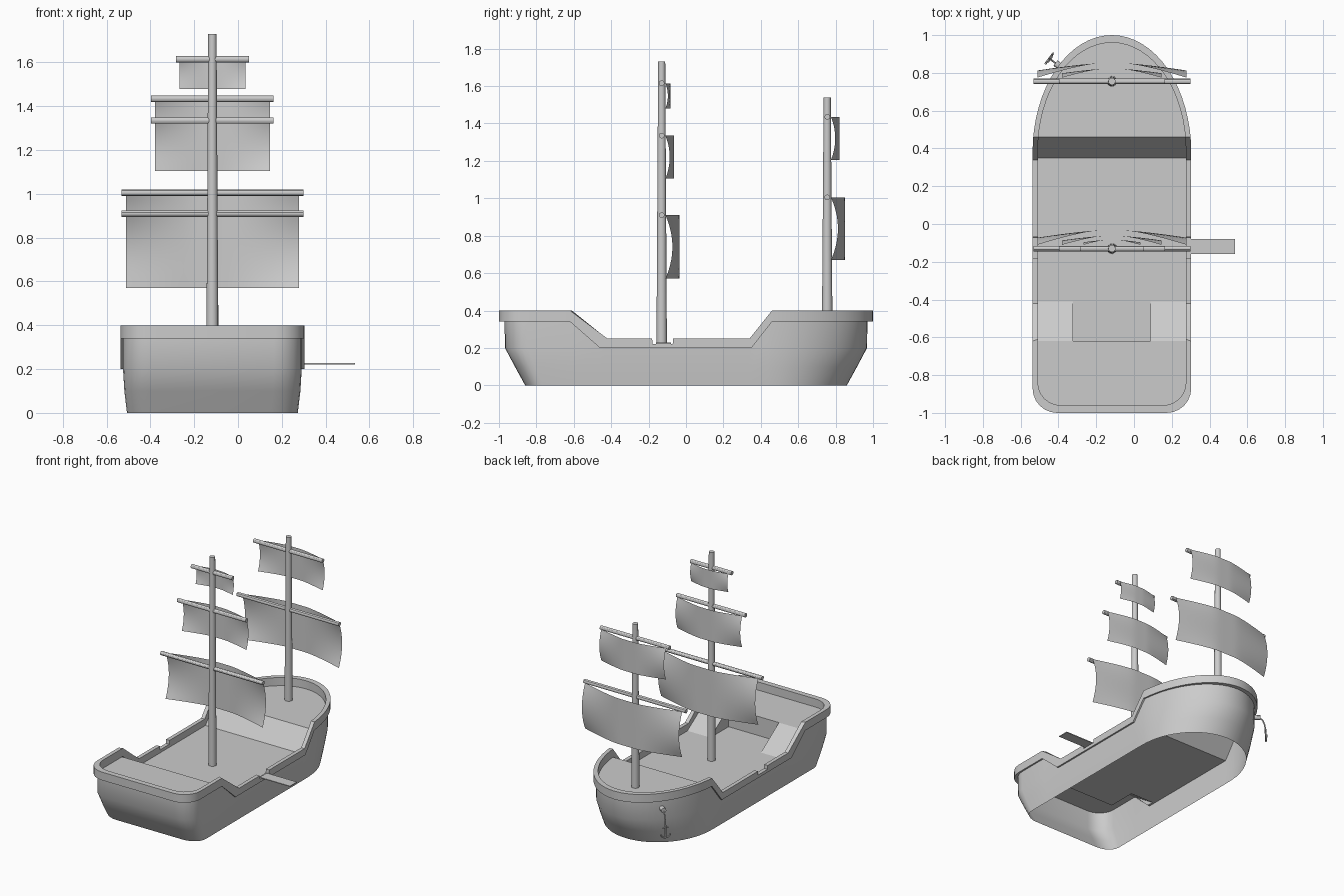
import bpy, bmesh
from math import sin, cos, pi
from mathutils import Vector

if "Cube" in bpy.data.objects:
    bpy.data.objects.remove(bpy.data.objects["Cube"])

CX = -0.117  # the gangplank shifts the hull off centre


def add(name, verts, faces, smooth=30, merge=True):
    me = bpy.data.meshes.new(name)
    me.from_pydata([tuple(v) for v in verts], [], faces)
    bm = bmesh.new()
    bm.from_mesh(me)
    if merge:
        bmesh.ops.remove_doubles(bm, verts=bm.verts, dist=1e-5)
        bmesh.ops.recalc_face_normals(bm, faces=bm.faces)
    bm.to_mesh(me)
    bm.free()
    ob = bpy.data.objects.new(name, me)
    bpy.context.collection.objects.link(ob)
    bpy.ops.object.select_all(action='DESELECT')
    ob.select_set(True)
    bpy.context.view_layer.objects.active = ob
    bpy.ops.object.shade_smooth_by_angle(angle=smooth * pi / 180)
    return ob


def rod(name, a, b, r1, r2, n=12):
    a, b = Vector(a), Vector(b)
    d = (b - a).normalized()
    u = d.orthogonal().normalized()
    w = d.cross(u)
    vs = [p + r * (cos(2 * pi * i / n) * u + sin(2 * pi * i / n) * w)
          for p, r in ((a, r1), (b, r2)) for i in range(n)]
    fs = [(i, (i + 1) % n, n + (i + 1) % n, n + i) for i in range(n)]
    fs += [tuple(range(n))[::-1], tuple(range(n, 2 * n))]
    return add(name, vs, fs)


def lerp(table, y):
    for (y0, z0), (y1, z1) in zip(table, table[1:]):
        if y <= y1:
            return z0 + (z1 - z0) * max(0, y - y0) / (y1 - y0)
    return table[-1][1]


LOW = [(-2, .34), (-.62, .34), (-.46, .2), (.35, .2), (.46, .34), (2, .34)]
TOP = [(-2, .4), (-.62, .4), (-.42, .25), (-.181, .25), (-.179, .222),
       (-.071, .222), (-.069, .25), (.34, .25), (.46, .4), (2, .4)]


# Half outline of the ship in plan, stern to bow: rounded transom, elliptic bow
def bow_x(y):
    return .42 * max(0, 1 - ((y - .38) / .62) ** 2) ** .5 if y > .38 else .42


half = [(0, -1)] + [(.29 + .13 * sin(a), -.87 - .13 * cos(a))
                    for a in [i * pi / 12 for i in range(7)]]
half += [(.42, y) for y in (-.62, -.46, -.42, -.41, -.181, -.179, -.071, -.069, .34, .35)]
bows = sorted([.38 + .62 * sin(i * pi / 32) for i in range(16)] + [.46])
half += [(bow_x(y), y) for y in bows] + [(0, 1)]
ring = half + [(-x, y) for x, y in half[-2:0:-1]]
N = len(ring)


def fit(x, y, hw, ey):
    """Shrink the plan outline to a half width and an end distance."""
    if abs(y) > .5:
        y = (.5 + (abs(y) - .5) * (ey - .5) / .5) * (1 if y > 0 else -1)
    return x * hw / .42, y


def loft(name, levels, closed):
    vs = []
    for hw, ey, zf in levels:
        for x, y in ring:
            px, py = fit(x, y, hw, ey)
            vs.append((CX + px, py, zf(y)))
    L = len(levels)
    fs = [(k * N + i, k * N + (i + 1) % N, (k + 1) % L * N + (i + 1) % N, (k + 1) % L * N + i)
          for k in range(L if closed else L - 1) for i in range(N)]
    return add(name, vs, fs)


def low(y):
    return lerp(LOW, y)


def top(y):
    return lerp(TOP, y)


# Open-bottomed hull and the overhanging rail following its sheer
loft("hull", [(.39, .86, lambda y: 0), (.402, .915, lambda y: .1),
              (.408, .968, lambda y: .2), (.408, .97, low)], False)
loft("rail", [(.42, 1, low), (.42, 1, top), (.392, .96, top), (.392, .96, low)], True)

# Decks: raised stern, main deck, slope and raised foredeck
stations = []
for x, y in half:
    px, py = fit(x, y, .407, .969)
    if y == -.62:
        stations += [(px, y, .34), (px, y, .34), (.205, y, .34), (.205, y, .2)]
    elif y == -.41:
        stations += [(.205, y, .2), (px, y, .2)]
    elif -.62 < y < -.41:
        continue
    else:
        stations.append((px, py, .34 if y < -.6 else low(y)))
vs = [(CX + s * x, y, z) for x, y, z in stations for s in (-1, 1)]
add("deck", vs, [(2 * i, 2 * i + 1, 2 * i + 3, 2 * i + 2) for i in range(len(stations) - 1)
                 if stations[i][1] != stations[i + 1][1]
                 or stations[i][2] != stations[i + 1][2]
                 or i == 0], 20)

# Ramps from the main deck to the stern deck
for s, side in ((-1, "left"), (1, "right")):
    a, b = CX + s * .205, CX + s * .407
    add(side + "_stern_ramp",
        [(a, -.62, .34), (b, -.62, .34), (b, -.41, .2), (a, -.41, .2), (a, -.62, .2)],
        [(0, 1, 2, 3) if s < 0 else (3, 2, 1, 0), (0, 3, 4)], merge=False)


# Sail bulging forward, flat in the middle, corners held back at the yard
def sail(name, y0, z0, z1, hw, depth):
    nu, nv = 24, 10
    vs, fs = [], []
    for j in range(nv + 1):
        v = 2 * j / nv - 1
        for i in range(nu + 1):
            u = 2 * i / nu - 1
            w = max(0, (abs(u) - .2) / .8) ** 1.3
            back = (depth - .02) * (1 - .5 * (1 - v * v))
            vs.append((CX + u * hw, y0 + depth - w * back, z0 + (z1 - z0) * j / nv))
    for j in range(nv):
        for i in range(nu):
            k = j * (nu + 1) + i
            fs.append((k, k + 1, k + nu + 2, k + nu + 1))
    add(name, vs, fs, 60, merge=False)


# Masts with yards and sails: (sail foot, yard height, yard half, sail half, depth)
rigs = {
    "main": (-.13, .2, 1.73, [(.57, .91, .415, .395, .095), (1.105, 1.335, .28, .263, .066),
                              (1.48, 1.615, .167, .151, .046)]),
    "fore": (.755, .335, 1.54, [(.67, 1.005, .415, .395, .095),
                                (1.205, 1.435, .28, .263, .066)]),
}
for name, (y, z0, z1, yards) in rigs.items():
    rod(name + "_mast", (CX, y, z0), (CX, y, z1), .028, .019, 16)
    for k, (foot, z, yh, sh, d) in enumerate(yards):
        rod(f"{name}_yard_{k}", (CX - yh, y, z), (CX + yh, y, z), .015, .015)
        sail(f"{name}_sail_{k}", y, foot, z, sh, d)

# Gangplank through the gap in the rail
add("gangplank", [(x, y, z) for z in (.222, .228) for x, y in
                  ((.29, -.16), (.535, -.16), (.535, -.08), (.29, -.08))],
    [(3, 2, 1, 0), (4, 5, 6, 7)] + [(i, (i + 1) % 4, 4 + (i + 1) % 4, 4 + i) for i in range(4)])

# Anchor hanging from a hawse knob on the port bow
out = Vector((-.8, .6, 0))
side = Vector((.6, .8, 0))
knob = Vector((-.40, .84, .28))


def path(name, pts, r):
    for k, (a, b) in enumerate(zip(pts, pts[1:])):
        rod(f"{name}_{k}", a, b, r, r, 8)


def at(o, s, z):
    return knob + out * o + side * s + Vector((0, 0, z))


rod("anchor_knob", at(-.03, 0, 0), at(.02, 0, 0), .018, .018)
path("anchor_chain", [at(.01, 0, 0), at(.035, 0, -.02), at(.05, 0, -.06), at(.055, 0, -.1)], .005)
path("anchor_shank", [at(.055, 0, -.09), at(.06, 0, -.18)], .006)
path("anchor_stock", [at(.055, -.02, -.11), at(.055, .02, -.11)], .005)
path("anchor_arm", [at(.06, .035 * sin(a), -.145 - .035 * cos(a))
                    for a in [-1.3 + i * 2.6 / 8 for i in range(9)]], .006)
